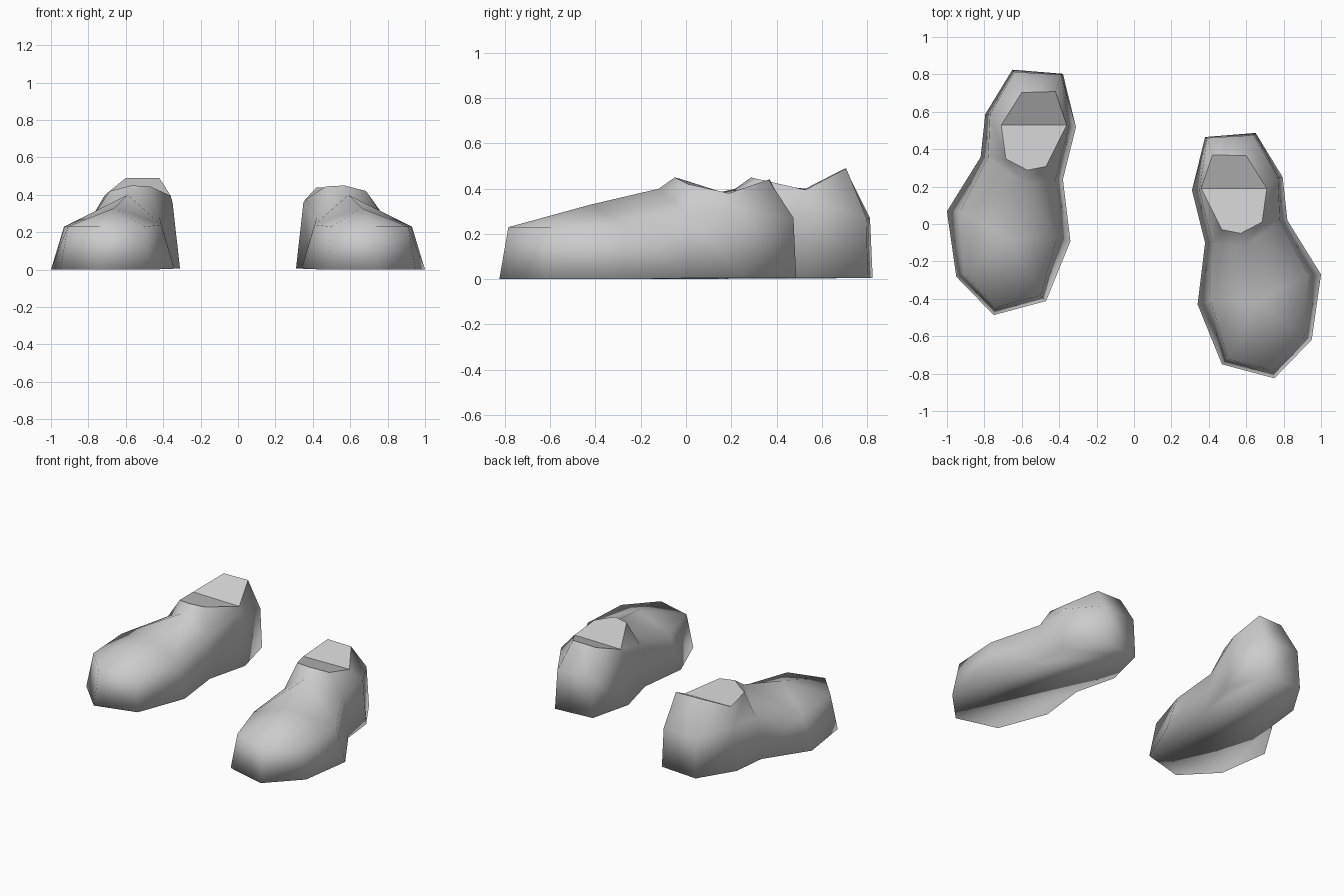
import bpy
import bmesh

cube = bpy.data.objects.get("Cube")
if cube:
    bpy.data.objects.remove(cube)

grey = bpy.data.materials.new("plain_grey")
grey.use_nodes = True
colour = (0.6, 0.6, 0.6, 1)
grey.diffuse_color = colour
grey.node_tree.nodes["Principled BSDF"].inputs["Base Color"].default_value = colour

# Outline of the sole, from the heel round the outer side to the toe and back
SOLE = [(.38, .465), (.65, .487), (.795, .25), (.82, .02), (1, -.27), (.95, -.62),
        (.75, -.825), (.47, -.75), (.34, -.43), (.38, -.1), (.31, .18)]
# Rim where the side walls turn into the upper
RIM = [(.39, .46, .27), (.64, .475, .27), (.77, .25, .3), (.78, .02, .28),
       (.93, -.27, .23), (.91, -.6, .23), (.74, -.785, .23), (.5, -.72, .23),
       (.41, -.41, .24), (.42, -.1, .28), (.35, .18, .36)]
# Ankle opening: heel, outer dip, tongue, inner dip
ANKLE = [(.42, .37, .44), (.6, .365, .44), (.71, .19, .38), (.685, .01, .42),
         (.57, -.05, .45), (.47, -.03, .445), (.36, .19, .375)]
# Ridge over the instep
RIDGE = [(.66, -.42, .33), (.59, -.12, .4)]


def make_shoe(name, side, shift, heel_lift):
    bm = bmesh.new()

    def points(coords):
        return [bm.verts.new((side * x, y + shift, z)) for x, y, z in coords]

    s = points([(x, y, .005) for x, y in SOLE])
    u = points(RIM)
    o = points(ANKLE)
    a, b = points(RIDGE)
    for v in o[:2]:
        v.co.z += heel_lift
    for v in (o[2], o[6]):
        v.co.z += heel_lift * .4
    for v in s[4:8]:
        v.co.z = 0

    # Sole and side walls
    n = len(s)
    skin = [s[::-1]]
    skin += [(s[i], s[(i + 1) % n], u[(i + 1) % n], u[i]) for i in range(n)]
    # Heel, instep and toe cap
    skin += [(u[i], u[i + 1], o[i + 1], o[i]) for i in range(3)]
    skin += [(u[3], u[4], b), (u[3], b, o[3]), (o[3], b, o[4]), (o[4], b, o[5]),
             (u[4], a, b), (u[8], u[9], b, a), (u[9], o[5], b),
             (u[9], u[10], o[6], o[5]), (u[10], u[0], o[0], o[6])]
    skin += [(u[i], u[i + 1], a) for i in range(4, 8)]
    for face in skin:
        bm.faces.new(face).smooth = True
    # Flat ankle planes, meeting in a dip
    bm.faces.new((o[0], o[1], o[2], o[6]))
    bm.faces.new(o[2:7])

    bmesh.ops.recalc_face_normals(bm, faces=bm.faces)
    mesh = bpy.data.meshes.new(name)
    bm.to_mesh(mesh)
    bm.free()
    mesh.materials.append(grey)
    bpy.context.collection.objects.link(bpy.data.objects.new(name, mesh))


make_shoe("left_shoe", 1, 0, 0)
make_shoe("right_shoe", -1, .338, .05)
